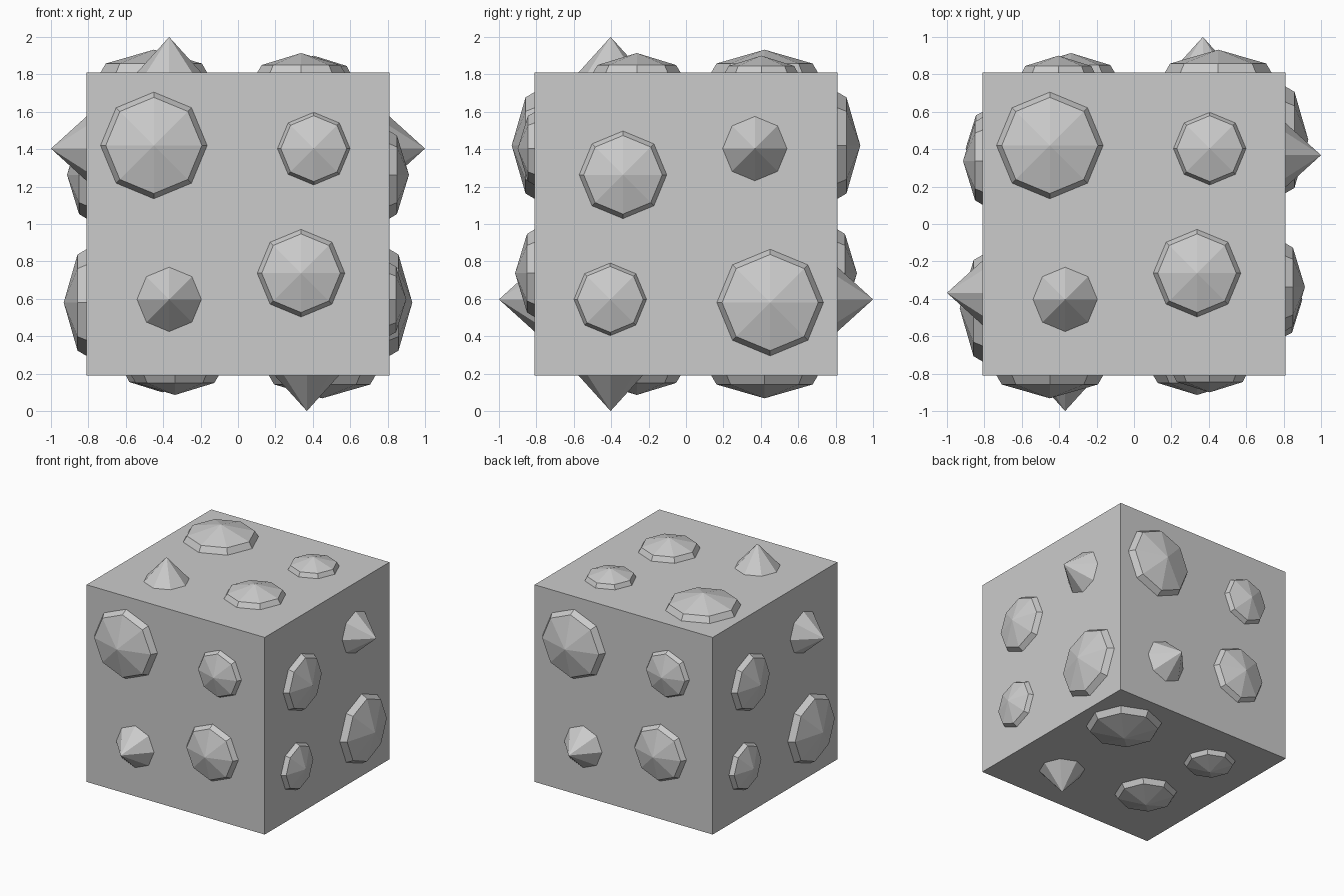
import bpy, bmesh
from math import cos, sin, pi
from mathutils import Vector, Matrix

if "Cube" in bpy.data.objects:
    bpy.data.objects.remove(bpy.data.objects["Cube"])

HALF = 0.81
CENTRE = Vector((0, 0, 1))

# stud kinds: position on face (u, v) and profile of (radius, height) rings, apex last
STUDS = {
    "large_stud":  ((-0.45, 0.42), [(0.285, -0.02), (0.285, 0.0), (0.257, 0.048), (0, 0.122)]),
    "medium_stud": ((0.337, -0.263), [(0.234, -0.02), (0.234, 0.0), (0.210, 0.04), (0, 0.104)]),
    "small_stud":  ((0.405, 0.403), [(0.194, -0.02), (0.194, 0.0), (0.176, 0.035), (0, 0.09)]),
    "spike":       ((-0.368, -0.403), [(0.172, -0.02), (0.172, 0.0), (0, 0.19)]),
}

# each face of the block: right and up directions of the shared stud layout
FACES = {
    "front":  ((1, 0, 0), (0, 0, 1)),
    "back":   ((-1, 0, 0), (0, 0, 1)),
    "right":  ((0, -1, 0), (0, 0, -1)),
    "left":   ((0, 1, 0), (0, 0, -1)),
    "top":    ((1, 0, 0), (0, 1, 0)),
    "bottom": ((-1, 0, 0), (0, 1, 0)),
}


def lathe(name, profile, sides=8):
    """Faceted stud turned from a profile, closed with an apex and a base."""
    bm = bmesh.new()
    rings = [[bm.verts.new((r * cos(2 * pi * i / sides), r * sin(2 * pi * i / sides), h))
              for i in range(sides)] for r, h in profile[:-1]]
    apex = bm.verts.new((0, 0, profile[-1][1]))
    bm.faces.new(rings[0][::-1])
    for i in range(sides):
        j = (i + 1) % sides
        for a, b in zip(rings, rings[1:]):
            bm.faces.new((a[i], a[j], b[j], b[i]))
        bm.faces.new((rings[-1][i], rings[-1][j], apex))
    mesh = bpy.data.meshes.new(name)
    bm.to_mesh(mesh)
    bm.free()
    return mesh


# block body
bpy.ops.mesh.primitive_cube_add(size=2 * HALF, location=CENTRE)
bpy.context.object.name = "block"

# the same four studs on all six faces
for kind, ((u, v), profile) in STUDS.items():
    mesh = lathe(kind, profile)
    for face, (right, up) in FACES.items():
        right, up = Vector(right), Vector(up)
        normal = right.cross(up)
        frame = Matrix((right, up, normal)).transposed().to_4x4()
        obj = bpy.data.objects.new(f"{face}_{kind}", mesh)
        obj.matrix_world = Matrix.Translation(
            CENTRE + normal * HALF + right * u + up * v) @ frame
        bpy.context.collection.objects.link(obj)
